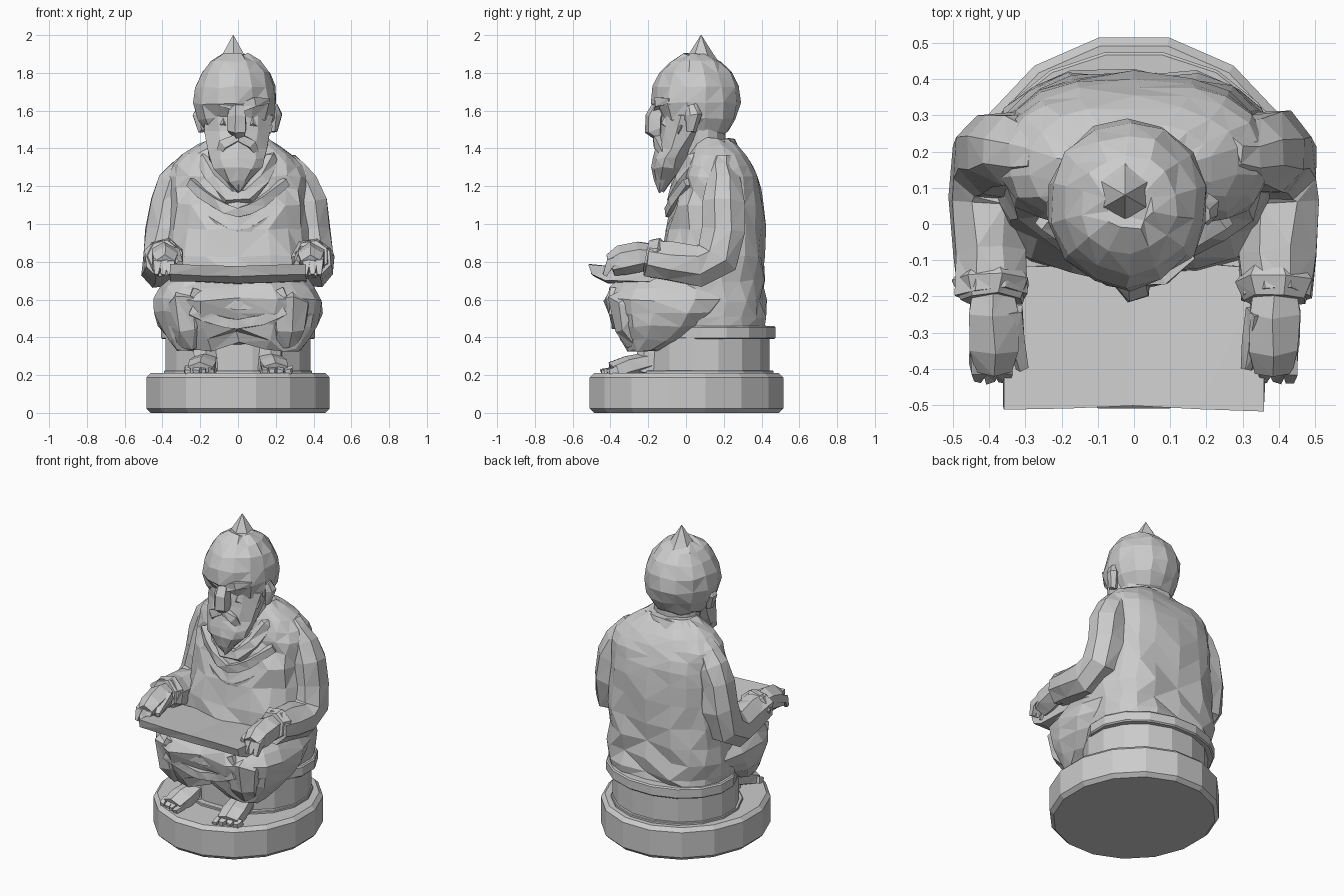
import bpy, bmesh, math, random
from mathutils import Vector

random.seed(4)
cube = bpy.data.objects.get("Cube")
if cube:
    bpy.data.objects.remove(cube)

stone = bpy.data.materials.new("grey_stone")
stone.use_nodes = True
grey = (.6, .6, .6, 1)
stone.diffuse_color = grey
stone.node_tree.nodes["Principled BSDF"].inputs["Base Color"].default_value = grey
SIDEWAYS, UPWARD = Vector((1, 0, 0)), Vector((0, 0, 1))


def spline(keys, count):
    """Smoothly interpolate a few keys to the wanted number of steps."""
    keys = [Vector(key) for key in keys]
    last = len(keys) - 1
    steps = []
    for i in range(count):
        t = last * i / (count - 1)
        k = min(int(t), last - 1)
        f = t - k
        before, start, end, after = keys[max(k - 1, 0)], keys[k], keys[k + 1], keys[min(k + 2, last)]
        leave, arrive = (end - before) / 2, (after - start) / 2
        blend = f * f * (3 - 2 * f)
        steps.append(start.lerp(end, blend) + leave * (f * (1 - f) ** 2) - arrive * (f * f * (1 - f)))
    return steps


def skin(name, rings, closed=False, rough=0.0, shape=None):
    """Skin rings of points into a faceted, chiselled solid."""
    bm = bmesh.new()
    rows = [[bm.verts.new(point) for point in ring] for ring in rings]
    sides = len(rows[0])
    pairs = list(zip(rows, rows[1:]))
    if closed:
        pairs.append((rows[-1], rows[0]))
    else:
        bm.faces.new(rows[0])
        bm.faces.new(rows[-1])
    for lower, upper in pairs:
        for i in range(sides):
            j = (i + 1) % sides
            bm.faces.new((lower[i], lower[j], upper[j], upper[i]))
    for vert in bm.verts:
        if shape:
            shape(vert.co)
        vert.co += Vector([random.uniform(-rough, rough) for axis in "xyz"])
    bmesh.ops.triangulate(bm, faces=bm.faces[:])
    bmesh.ops.recalc_face_normals(bm, faces=bm.faces[:])
    mesh = bpy.data.meshes.new(name)
    bm.to_mesh(mesh)
    bm.free()
    mesh.materials.append(stone)
    bpy.context.collection.objects.link(bpy.data.objects.new(name, mesh))


def circle(sides):
    angles = [math.tau * (i + .5) / sides for i in range(sides)]
    return [(math.cos(a), math.sin(a)) for a in angles]


def stack(name, levels, sides=14, square=1, shift=0, **options):
    """Loft level ovals given as height, centre y, half width, half depth."""
    def squared(value):
        return math.copysign(abs(value) ** square, value)

    rings = [[Vector((shift + width * squared(c), middle + depth * squared(s), height))
              for c, s in circle(sides)] for height, middle, width, depth in levels]
    skin(name, rings, **options)


def drum(name, low, high, width, front, back):
    """Round slab with slightly worn edges."""
    middle, depth = (front + back) / 2, (back - front) / 2
    edge = (high - low) / 9
    levels = [(low, edge), (low + edge, 0), (high - edge, 0), (high, edge)]
    stack(name, [(z, middle, width - inset, depth - inset) for z, inset in levels], sides=16)


def tube(name, path, sides=6, ref=SIDEWAYS, flat=1, rough=.005, closed=False):
    """Limb along a path of x, y, z, radius."""
    points = [Vector(step[:3]) for step in path]
    last = len(points) - 1
    rings = []
    for i, point in enumerate(points):
        if closed:
            along = points[(i + 1) % len(points)] - points[i - 1]
        else:
            along = points[min(i + 1, last)] - points[max(i - 1, 0)]
        along.normalize()
        across = (ref - along * ref.dot(along)).normalized()
        over = along.cross(across) * flat
        rings.append([point + (across * c + over * s) * path[i][3] for c, s in circle(sides)])
    skin(name, rings, closed=closed, rough=rough)


def swag(name, half, height, dip, front, recede):
    """Hanging cloth fold, lowest in the middle."""
    path = []
    for k in range(-4, 5):
        t = k / 4
        path.append((half * t, front + recede * t * t, height - dip * (1 - abs(t) ** 1.5), .035))
    tube(name, path, sides=4, ref=UPWARD)


# Round base and stool
drum("base", 0, .21, .495, -.52, .525)
drum("stool_foot", .19, .225, .4, -.28, .47)
drum("stool_drum", .2, .42, .39, -.24, .45)
drum("stool_seat_rim", .39, .46, .415, -.18, .48)


# Robed torso with draped folds
def robe_folds(co):
    if .5 < co.z < 1.2:
        if co.y < .1:
            co.y += .02 * math.sin((co.z - abs(co.x) * .7) * 26)
        elif co.z < .9:
            co.y += .015 * math.sin((co.z + co.x / 2) * 34)


torso = [(.44, .14, .39, .28), (.7, .13, .4, .29), (1.1, .17, .36, .24),
         (1.31, .18, .35, .18), (1.45, .14, .15, .1)]
stack("robe_torso", spline(torso, 13), sides=18, square=.77, rough=.008, shape=robe_folds)


# Lap cloth hanging over the knees, drawn in between them
def knee_gap(co):
    near = max(0, 1 - abs(co.x) / .16)
    if co.y < -.15:
        co.y += near * .05
        if co.z < .4:
            co.z += near * .04


lap = [(.33, -.22, .33, .1), (.46, -.11, .42, .28), (.6, -.06, .45, .385), (.71, -.05, .37, .32)]
stack("lap_cloth", spline(lap, 7), sides=18, square=.75, rough=.01, shape=knee_gap)
for height in (.54, .64):
    swag("lap_fold", .25, height, .07, -.37, -.01)
for height in (1.1, 1.22):
    swag("chest_fold", .25, height, .16, -.085, .1)

# Collar, lower at the front, and neck
collar = []
for c, s in circle(12):
    drop = .06 * s if s > 0 else -.23 * s * s
    collar.append((.18 * c, .085 + .15 * s, 1.355 + drop, .045))
tube("collar", collar, sides=5, ref=UPWARD, closed=True, rough=.008)
stack("neck", [(z, .09, .15, .12) for z in (1.2, 1.5)])


# Head with hollow eyes, pointed topknot and beard
def eye_hollow(co):
    if co.y < -.08 and 1.5 < co.z < 1.62:
        co.y += .03


skull = []
for k in range(8):
    angle = -1.1 + .34 * k
    girth = math.cos(angle)
    skull.append((1.66 + .25 * math.sin(angle), .055, .225 * girth, .235 * girth))
stack("head", skull, rough=.008, shift=-.015, shape=eye_hollow)
stack("topknot", [(z, .08, r, r) for z, r in ((1.85, .1), (1.9, .065), (2, .002))],
      sides=6, shift=-.025)
beard = [(1.17, -.13, .01, .01), (1.3, -.1, .13, .09), (1.4, -.05, .165, .11), (1.58, .02, .19, .15)]
stack("beard", spline(beard, 7), sides=10, rough=.008)
nose = [(0, -.13, 1.65, .035), (0, -.18, 1.525, .06), (0, -.13, 1.46, .03)]
tube("nose", spline(nose, 4), sides=5)

# Tablet on the lap, sagging in the middle
section = [(-.12, .75), (-.515, .79), (-.5, .735), (-.43, .7), (-.12, .69)]
slices = []
for k in range(-2, 3):
    sag = .015 * (1 - abs(k) / 2)
    slices.append([Vector((.18 * k, y + sag, z - sag)) for y, z in section])
skin("tablet", slices, rough=.004)

# Paired parts
for label, side in (("left", 1), ("right", -1)):
    def part(name, *keys, steps=3, **options):
        path = [(side * x, y, z, r) for x, y, z, r in spline(keys, steps)]
        tube(label + "_" + name, path, **options)

    part("ear", (.195, .03, 1.63, .02), (.205, .04, 1.58, .035), (.19, .03, 1.49, .02), flat=1.2)
    part("brow", (0, -.15, 1.61, .03), (.08, -.14, 1.65, .035), (.16, -.08, 1.65, .02),
         sides=4, ref=UPWARD)
    part("moustache", (0, -.15, 1.46, .03), (.07, -.14, 1.42, .035), (.12, -.1, 1.33, .01),
         sides=4, ref=UPWARD)
    part("cheek", (.06, -.1, 1.54, .035), (.16, -.02, 1.49, .035), sides=5, ref=UPWARD)
    part("sleeve", (.25, .19, 1.34, .06), (.35, .2, 1.15, .11), (.395, .14, .8, .125),
         (.395, -.2, .82, .1), steps=9, sides=8, rough=.009)
    part("cuff_fold", (.39, -.12, .81, .08), (.39, -.16, .82, .11), (.39, -.21, .83, .09), sides=7)
    part("hand", (.39, -.15, .83, .06), (.385, -.3, .82, .085), (.385, -.4, .78, .06), steps=4)
    part("thumb", (.34, -.24, .85, .035), (.31, -.4, .79, .02), sides=5)
    part("knee", (.24, -.12, .6, .1), (.26, -.31, .56, .12), (.25, -.25, .37, .07),
         steps=5, sides=7, rough=.01)
    part("ankle", (.17, -.17, .42, .07), (.17, -.2, .21, .07))
    part("foot", (.17, -.16, .28, .06), (.18, -.26, .26, .08), (.2, -.39, .22, .075), steps=4, flat=.7)

    # Fingers over the tablet edge, toes spread along the foot
    for k in range(3):
        x = .36 + k * .035
        part("finger", (x, -.32, .82, .03), (x, -.4, .79, .03), (x, -.43, .73, .015), sides=4)
    for k in range(4):
        x = .14 + k * .042
        part("toe", (x, -.36, .23, .028), (x, k * .015 - .45, .215, .02), sides=4)
